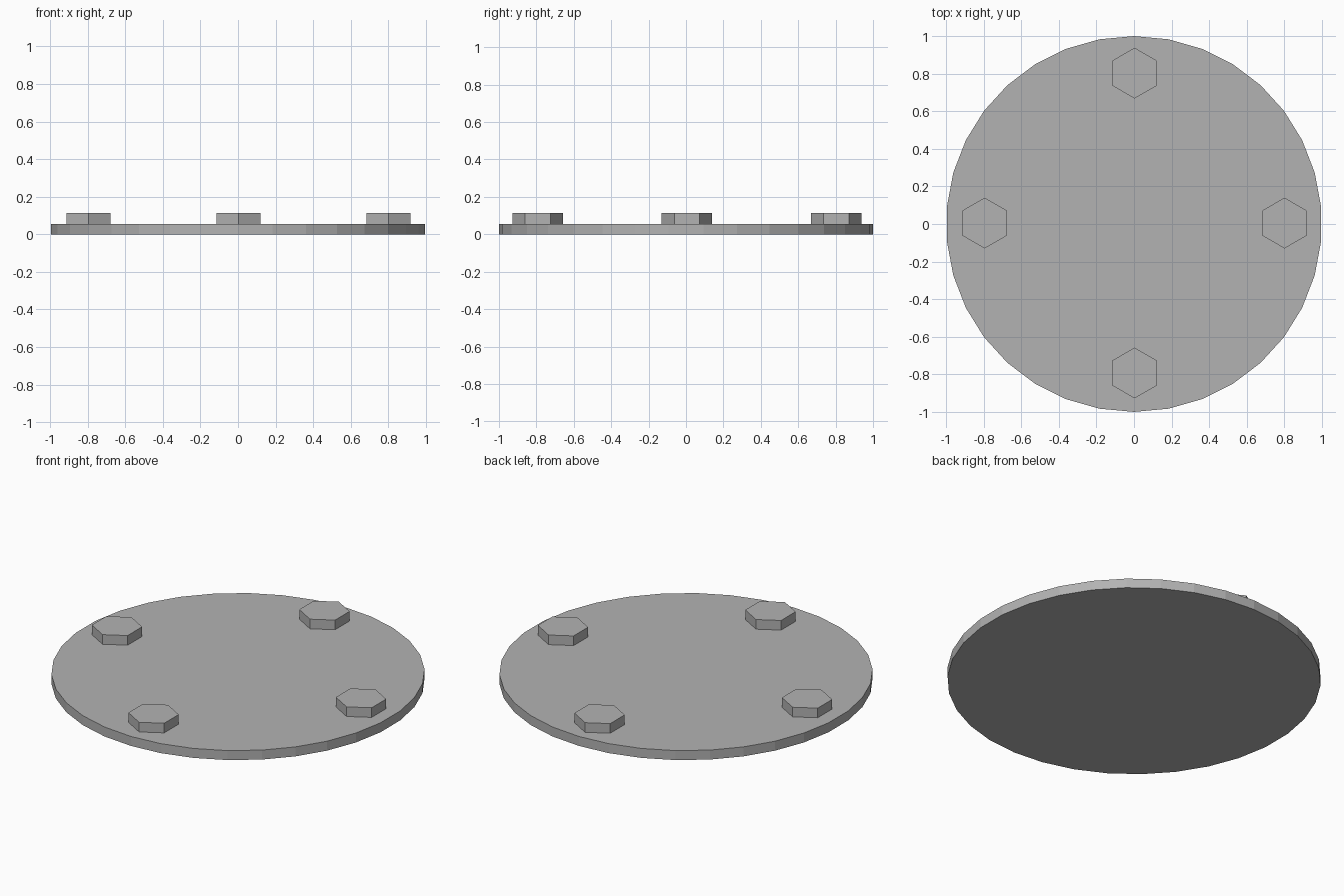
import bpy, math

if "Cube" in bpy.data.objects:
    bpy.data.objects.remove(bpy.data.objects["Cube"])

grey = bpy.data.materials.new("mid_grey")
grey.diffuse_color = (0.45, 0.45, 0.45, 1)
grey.use_nodes = True
grey.node_tree.nodes["Principled BSDF"].inputs["Base Color"].default_value = grey.diffuse_color


def prism(name, sides, radius, x, y, z0, z1):
    """Flat-shaded upright prism with a corner pointing along y."""
    bpy.ops.mesh.primitive_cylinder_add(
        vertices=sides, radius=radius, depth=z1 - z0,
        location=(x, y, (z0 + z1) / 2))
    ob = bpy.context.object
    ob.name = name
    ob.data.materials.append(grey)
    return ob


PLATE_TOP = 0.056
BOLT_TOP = 0.113

# Round cover plate
prism("cover_plate", 34, 1.0, 0, 0, 0, PLATE_TOP)

# Four hexagonal bolt heads around the rim
for i in range(4):
    a = i * math.pi / 2
    prism(f"bolt_head_{i + 1}", 6, 0.135,
          0.798 * math.cos(a) + 0.003, 0.798 * math.sin(a) + 0.005,
          PLATE_TOP, BOLT_TOP)
